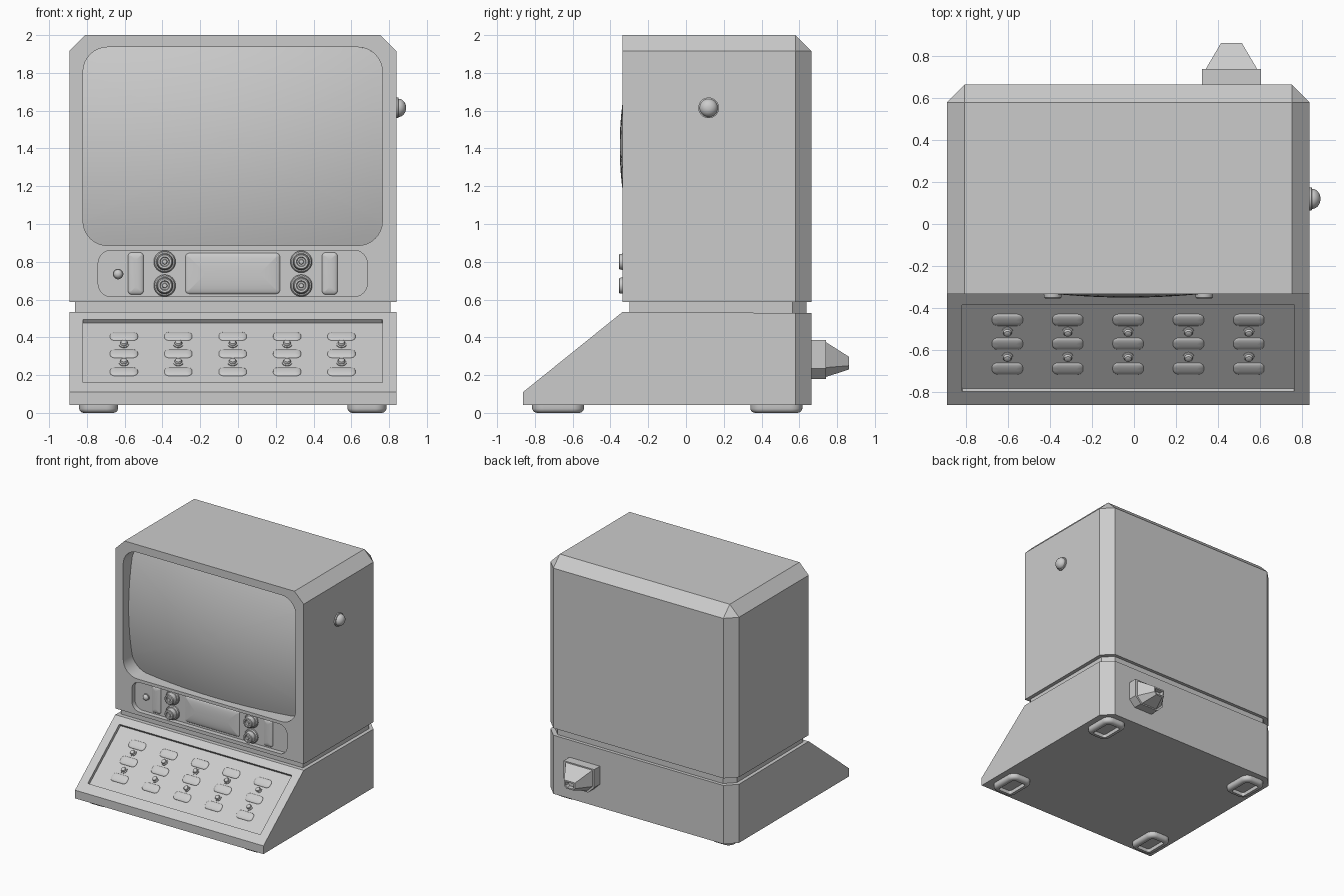
import bpy, bmesh, math
from mathutils import Matrix, Vector

if "Cube" in bpy.data.objects:
    bpy.data.objects.remove(bpy.data.objects["Cube"])

CX = -0.028  # centre line of the cabinet


def frame(origin, u, v):
    """Local frame on a surface: u right, v up, third axis outwards."""
    u, v = Vector(u).normalized(), Vector(v).normalized()
    m = Matrix((u, v, u.cross(v))).transposed().to_4x4()
    m.translation = origin
    return m


def rounded(w, h, r, n=8):
    pts = []
    for k, (sx, sy) in enumerate(((1, 1), (-1, 1), (-1, -1), (1, -1))):
        for i in range(n + 1):
            a = math.pi / 2 * (k + i / n)
            pts.append((sx * (w / 2 - r) + r * math.cos(a), sy * (h / 2 - r) + r * math.sin(a)))
    return pts


def smooth(ob, angle=35):
    bpy.ops.object.select_all(action='DESELECT')
    ob.select_set(True)
    bpy.context.view_layer.objects.active = ob
    bpy.ops.object.shade_smooth_by_angle(angle=math.radians(angle))


def loft(name, rings, m=Matrix(), cap_start=True):
    """Skin a list of equal-length point rings."""
    bm = bmesh.new()
    vs = [[bm.verts.new(m @ Vector(p)) for p in ring] for ring in rings]
    n = len(vs[0])
    for a, b in zip(vs, vs[1:]):
        for i in range(n):
            j = (i + 1) % n
            bm.faces.new((a[i], a[j], b[j], b[i]))
    if cap_start:
        bm.faces.new(vs[0][::-1])
    bm.faces.new(vs[-1])
    bmesh.ops.remove_doubles(bm, verts=bm.verts, dist=1e-5)
    if cap_start:
        bmesh.ops.recalc_face_normals(bm, faces=bm.faces)
    me = bpy.data.meshes.new(name)
    bm.to_mesh(me)
    bm.free()
    ob = bpy.data.objects.new(name, me)
    bpy.context.collection.objects.link(ob)
    smooth(ob)
    return ob


def slab(name, layers, m):
    """Stack of rounded rectangles (w, h, r, depth)."""
    return loft(name, [[(x, y, d) for x, y in rounded(w, h, r)] for w, h, r, d in layers], m)


def turned(name, profile, m):
    """Round part from (radius, depth) pairs."""
    return slab(name, [(2 * r, 2 * r, r, d) for r, d in profile], m)


def pad(name, w, h, r, height, m):
    """Low, softly domed pad."""
    s = 0.9 * min(w, h)
    arcs = [math.pi / 2 * i / 6 for i in range(7)]
    layers = []
    for a in arcs:
        i = s * (1 - math.cos(a))
        layers.append((w - i, h - i, max(r - i / 2, 0.002), height * math.sin(a)))
    return slab(name, [(w, h, r, -0.005)] + layers, m)


def extrude_x(name, prof, x0, x1):
    return loft(name, [[(x, y, z) for y, z in prof] for x in (x0, x1)])


def chamfer(ob, width, test):
    bm = bmesh.new()
    bm.from_mesh(ob.data)
    edges = [e for e in bm.edges if test((e.verts[0].co + e.verts[1].co) / 2)]
    bmesh.ops.bevel(bm, geom=edges, offset=width, segments=1, affect='EDGES')
    bm.to_mesh(ob.data)
    bm.free()


def cut(ob, layers, m):
    cutter = slab("cutter", layers, m)
    cutter.hide_render = True
    mod = ob.modifiers.new("recess", 'BOOLEAN')
    mod.operation, mod.solver, mod.object = 'DIFFERENCE', 'EXACT', cutter
    bpy.context.view_layer.objects.active = ob
    bpy.ops.object.modifier_apply(modifier=mod.name)
    bpy.data.objects.remove(cutter)


def front(x, z, y=-0.335):
    return frame((x, y, z), (1, 0, 0), (0, 0, 1))


# Monitor cabinet with chamfered top and rear edges
body = extrude_x("monitor_cabinet", [(-0.335, 0.587), (0.665, 0.587), (0.665, 2), (-0.335, 2)], -0.893, 0.838)
chamfer(body, 0.085, lambda c: (c.y > 0.66 and c.z > 0.6) or (c.z > 1.99 and c.y > -0.3))
scr = front(CX, 1.411)
cut(body, [(1.585, 1.05, 0.13, -0.19), (1.585, 1.05, 0.13, 0.1)], scr)
cut(body, [(1.425, 0.245, 0.07, -0.04), (1.425, 0.245, 0.07, 0.1)], front(CX, 0.738))
smooth(body)

# Bulging screen glass
outline = rounded(1.585, 1.05, 0.13, 10)
dense = []
for (ax, ay), (bx, by) in zip(outline, outline[1:] + outline[:1]):
    k = max(1, int(math.hypot(bx - ax, by - ay) / 0.08))
    dense += [(ax + (bx - ax) * i / k, ay + (by - ay) * i / k) for i in range(k)]
rings = []
for i in range(15):
    t = 1 - i / 15
    rings.append([(x * t, y * t, 0.016 - 0.14 * (x * t) ** 2 - 0.28 * (y * t) ** 2) for x, y in dense])
loft("screen_glass", rings, scr, cap_start=False)

# Neck between cabinet and console
neck = extrude_x("neck", [(-0.30, 0.51), (0.638, 0.51), (0.638, 0.6), (-0.30, 0.6)], -0.863, 0.807)
chamfer(neck, 0.075, lambda c: c.y > 0.63 and 0.52 < c.z < 0.59)

# Sloped console base with a recessed panel
base = extrude_x("console_base", [(-0.863, 0.042), (0.665, 0.042), (0.665, 0.528),
                                  (-0.335, 0.535), (-0.863, 0.11)], -0.893, 0.838)
chamfer(base, 0.085, lambda c: c.y > 0.66 and 0.1 < c.z < 0.5)
SLOPE = frame((CX, -0.5925, 0.328), (1, 0, 0), (0, 0.528, 0.425))
cut(base, [(1.585, 0.532, 0.003, -0.025), (1.585, 0.532, 0.003, 0.1)], SLOPE)
smooth(base)

# Console buttons and pads, five columns
button = [(0.026, -0.003), (0.026, 0.005), (0.019, 0.008), (0.019, 0.016), (0.016, 0.021), (0.009, 0.024)]
for c in range(5):
    x = (c - 2) * 0.288
    for v in (0.153, 0.007, -0.145):
        pad("console_pad", 0.147, 0.07, 0.028, 0.010, SLOPE @ Matrix.Translation((x, v, -0.025)))
    for v in (0.083, -0.071):
        turned("console_button", button, SLOPE @ Matrix.Translation((x, v, -0.025)))

# Control strip under the screen
Y = -0.295
knob = [(0.058, -0.003), (0.058, 0.012), (0.052, 0.02), (0.045, 0.022), (0.041, 0.056), (0.036, 0.061),
        (0.026, 0.061), (0.022, 0.054), (0.014, 0.054), (0.011, 0.060)]
for x in (-0.388, 0.335):
    for z in (0.80, 0.674):
        turned("dial_knob", knob, front(x, z, Y))
for x in (-0.541, 0.486):
    pad("strip_pad", 0.082, 0.222, 0.02, 0.014, front(x, 0.738, Y))
pad("strip_centre_pad", 0.50, 0.215, 0.02, 0.016, front(CX, 0.738, Y))
dome = [(math.cos(a), math.sin(a)) for a in [math.pi / 2 * i / 8 for i in range(8)]]
turned("power_lamp", [(0.028, -0.003), (0.028, 0.008)] +
       [(0.024 * r, 0.008 + 0.02 * d) for r, d in dome], front(-0.635, 0.735, Y))

# Side knob on the right wall
turned("side_knob", [(0.055, -0.003), (0.055, 0.01)] + [(0.048 * r, 0.012 + 0.04 * d) for r, d in dome],
       frame((0.838, 0.12, 1.615), (0, 1, 0), (0, 0, 1)))


# Rear plug with a tapered, hollow boot
def plug_ring(w, top, bot, c, d):
    h = w / 2
    return [(h, top, d), (-h, top, d), (-h, bot + c, d), (-h + c, bot, d), (h - c, bot, d), (h, bot + c, d)]


loft("rear_plug", [plug_ring(0.28, 0.10, -0.105, 0.055, -0.005), plug_ring(0.28, 0.10, -0.105, 0.055, 0.075),
                   plug_ring(0.245, 0.09, -0.095, 0.05, 0.075), plug_ring(0.10, 0.012, -0.055, 0.02, 0.198),
                   plug_ring(0.075, 0.0, -0.045, 0.014, 0.198), plug_ring(0.075, 0.0, -0.045, 0.014, 0.16)],
     frame((0.465, 0.665, 0.285), (-1, 0, 0), (0, 0, 1)))

# Four hollow rubber feet
foot = [(0, -0.003), (0, 0.02), (0.004, 0.03), (0.012, 0.038), (0.024, 0.042), (0.042, 0.042), (0.046, 0.015)]
for sx in (-0.738, 0.683):
    for y in (-0.677, 0.478):
        slab("foot", [(0.207 - 2 * i, 0.275 - 2 * i, 0.062 - i, d) for i, d in foot],
             frame((sx, y, 0.042), (1, 0, 0), (0, -1, 0)))
